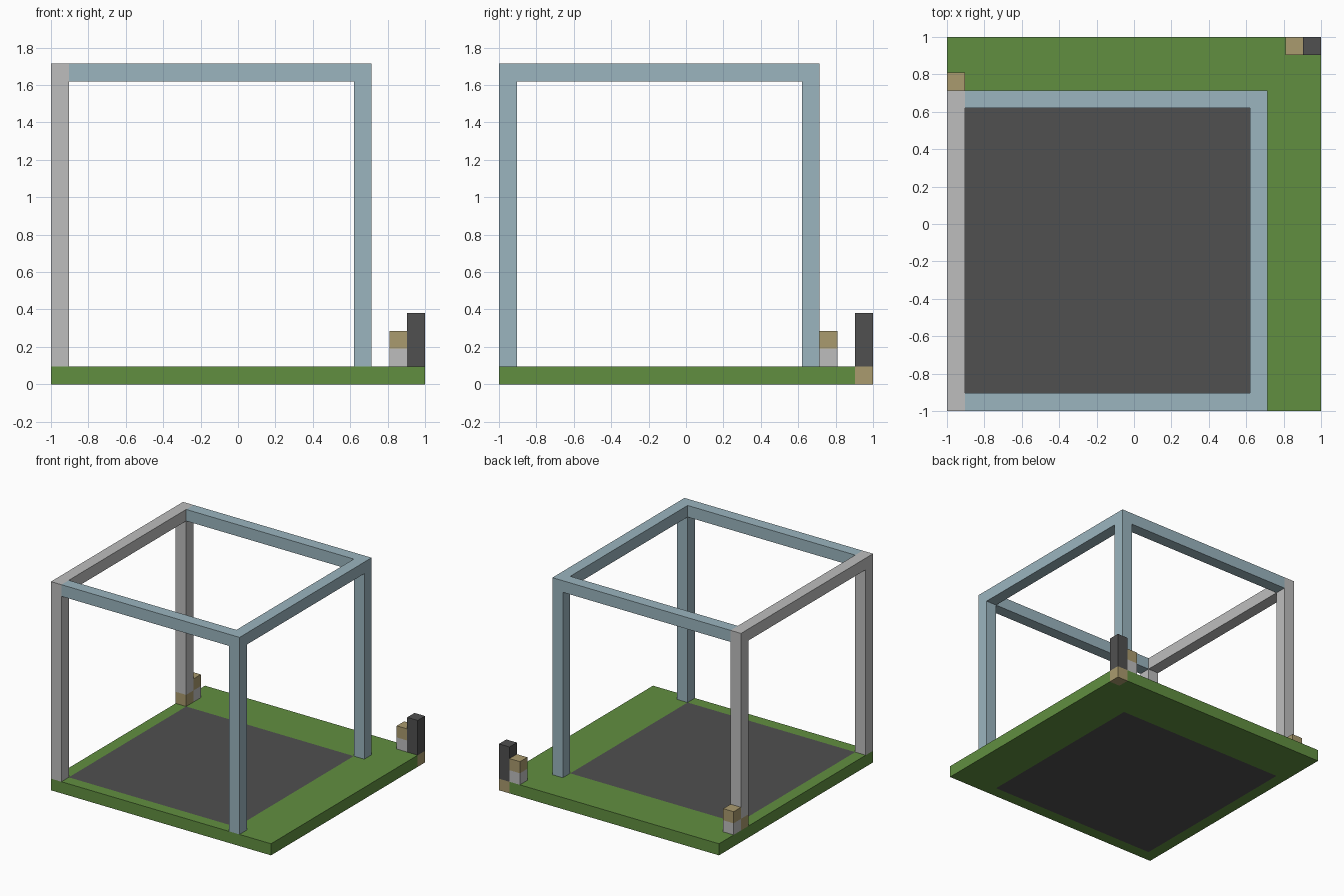
import bpy
import bmesh
from mathutils import Vector

if "Cube" in bpy.data.objects:
    bpy.data.objects.remove(bpy.data.objects["Cube"], do_unlink=True)

SIDE = 21            # blocks along the base
UNIT = 2 / SIDE      # size of one block


def linear(c):
    c /= 255
    return c / 12.92 if c <= 0.04045 else ((c + 0.055) / 1.055) ** 2.4


def material(name, *rgb):
    mat = bpy.data.materials.new(name)
    mat.use_nodes = True
    colour = [linear(c) for c in rgb] + [1]
    mat.diffuse_color = colour
    bsdf = mat.node_tree.nodes["Principled BSDF"]
    bsdf.inputs["Base Color"].default_value = colour
    return mat


green = material("grass green", 97, 143, 64)
dark = material("dark grey", 80, 80, 80)
blue = material("pale blue", 155, 181, 191)
grey = material("light grey", 190, 190, 190)
tan = material("tan", 170, 155, 110)


def place(v):
    """Block coordinates to model coordinates."""
    return Vector((v[0] * UNIT - 1, v[1] * UNIT - 1, v[2] * UNIT))


def block(name, start, size, *mats, cuts=(), rule=None):
    """Box on the block grid, optionally cut and coloured by a rule."""
    bm = bmesh.new()
    bmesh.ops.create_cube(bm, size=1)
    for v in bm.verts:
        v.co = Vector(s + (c + 0.5) * d for s, c, d in zip(start, v.co, size))
    for axis, position in cuts:
        normal = Vector((0, 0, 0))
        normal[axis] = 1
        bmesh.ops.bisect_plane(bm, geom=bm.verts[:] + bm.edges[:] + bm.faces[:],
                               plane_co=normal * position, plane_no=normal)
    if rule:
        for f in bm.faces:
            f.material_index = rule(f.calc_center_median())
    for v in bm.verts:
        v.co = place(v.co)
    bmesh.ops.recalc_face_normals(bm, faces=bm.faces)
    mesh = bpy.data.meshes.new(name)
    bm.to_mesh(mesh)
    bm.free()
    for m in mats:
        mesh.materials.append(m)
    obj = bpy.data.objects.new(name, mesh)
    bpy.context.collection.objects.link(obj)
    return obj


# Ground slab: lawn, paved square under the frame, tan corner block
FAR = 17             # last block row of the frame


def ground_colour(c):
    if 1 < c.x < FAR and 1 < c.y < FAR:
        return 1
    return 2 if c.x > SIDE - 1 and c.y > SIDE - 1 else 0


lines = (1, FAR, SIDE - 1)
block("ground_slab", (0, 0, 0), (SIDE, SIDE, 1), green, dark, tan,
      cuts=[(axis, p) for axis in (0, 1) for p in lines], rule=ground_colour)

# Frame posts; the back right one stands on a tan block
for side, x, mat in (("right", 0, grey), ("left", FAR, blue)):
    for end, y in (("front", 0), ("back", FAR)):
        foot = 1 if (side, end) == ("right", "back") else 0
        block(f"{end}_{side}_post", (x, y, 1 + foot), (1, 1, FAR - 1 - foot), mat)
block("post_foot", (0, FAR, 1), (1, 1, 1), tan)

# Top beams
block("right_beam", (0, 0, FAR), (1, FAR + 1, 1), grey)
block("left_beam", (FAR, 1, FAR), (1, FAR - 1, 1), blue)
for end, y in (("front", 0), ("back", FAR)):
    block(f"{end}_beam", (1, y, FAR), (FAR, 1, 1), blue)

# Short corner pillar and the two small stacks
block("corner_pillar", (SIDE - 1, SIDE - 1, 1), (1, 1, 3), dark)
for name, x, y in (("corner_stack", SIDE - 2, SIDE - 1), ("post_stack", 0, FAR + 1)):
    block(name + "_base", (x, y, 1), (1, 1, 1), grey)
    block(name + "_cap", (x, y, 2), (1, 1, 1), tan)
